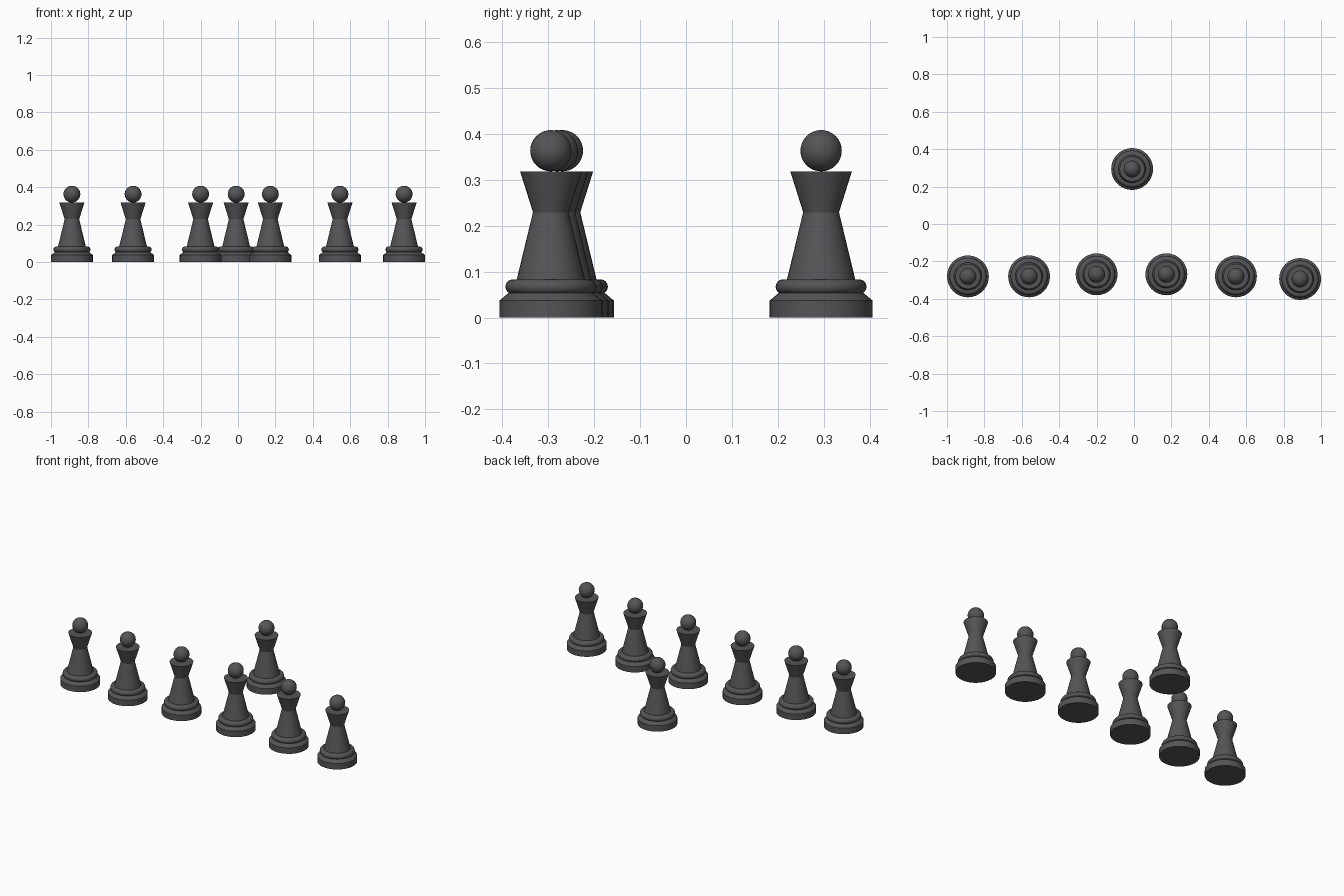
import bpy, bmesh, math
from mathutils import Matrix

if "Cube" in bpy.data.objects:
    bpy.data.objects.remove(bpy.data.objects["Cube"])

SIDES = 32
dark = bpy.data.materials.new("dark_grey")
dark.diffuse_color = (0.09, 0.09, 0.095, 1)
dark.use_nodes = True
dark.node_tree.nodes["Principled BSDF"].inputs["Base Color"].default_value = dark.diffuse_color


def finish(bm, name):
    bmesh.ops.recalc_face_normals(bm, faces=bm.faces)
    mesh = bpy.data.meshes.new(name)
    bm.to_mesh(mesh)
    bm.free()
    mesh.materials.append(dark)
    return mesh


def lathe(name, profile):
    """Spin (radius, z) points around z and cap both ends."""
    bm = bmesh.new()
    rings = [[bm.verts.new((r * math.cos(2 * math.pi * i / SIDES),
                            r * math.sin(2 * math.pi * i / SIDES), z))
              for i in range(SIDES)] for r, z in profile]
    for a, b in zip(rings, rings[1:]):
        for i in range(SIDES):
            j = (i + 1) % SIDES
            bm.faces.new((a[i], a[j], b[j], b[i]))
    bm.faces.new(rings[0][::-1])
    bm.faces.new(rings[-1])
    return finish(bm, name)


def ball(name, radius, z):
    bm = bmesh.new()
    bmesh.ops.create_uvsphere(bm, u_segments=SIDES, v_segments=16, radius=radius,
                              matrix=Matrix.Translation((0, 0, z)))
    return finish(bm, name)


# rounded collar profile: half circle around (0.083, 0.067)
collar = [(0.083 + 0.016 * math.cos(a), 0.067 + 0.016 * math.sin(a))
          for a in [math.radians(-90 + 22.5 * k) for k in range(9)]]

# shared meshes: stepped foot, collar, waisted body, round head
parts = {
    "base": lathe("base", [(0.112, 0), (0.112, 0.037), (0.089, 0.056)]),
    "collar": lathe("collar", collar),
    "body": lathe("body", [(0.075, 0.08), (0.039, 0.229), (0.067, 0.318)]),
    "head": ball("head", 0.045, 0.363),
}

# six pieces in the front row, one behind
spots = [(-0.888, -0.28), (-0.561, -0.28), (-0.2, -0.269), (0.173, -0.269),
         (0.545, -0.28), (0.888, -0.294), (-0.01, 0.294)]

for n, (x, y) in enumerate(spots, 1):
    for name, mesh in parts.items():
        ob = bpy.data.objects.new(f"pawn_{n}_{name}", mesh)
        ob.location = (x, y, 0)
        bpy.context.collection.objects.link(ob)
        ob.select_set(True)
        bpy.context.view_layer.objects.active = ob

bpy.ops.object.shade_smooth_by_angle(angle=math.radians(30))
